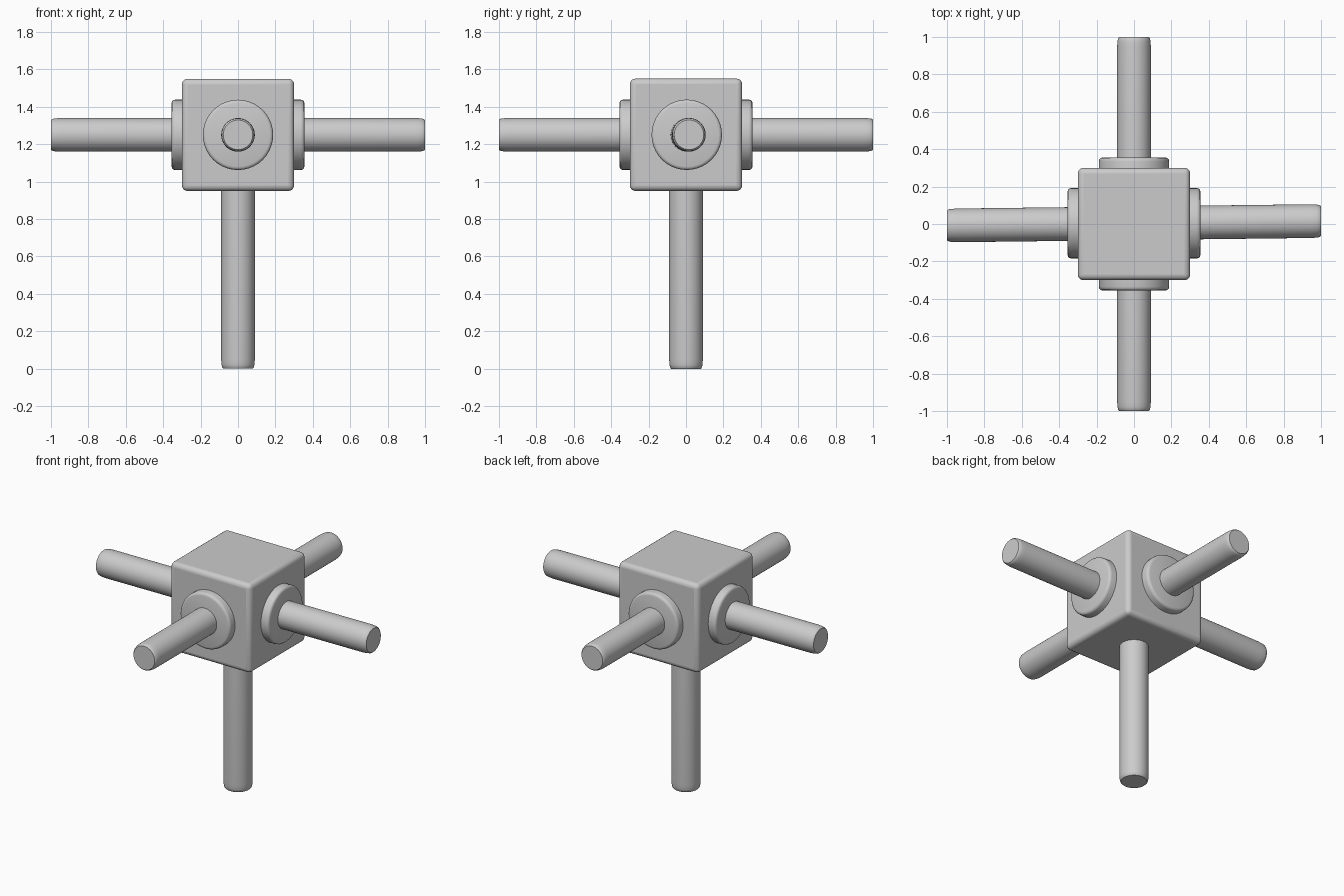
import bpy, bmesh
from math import radians, cos, sin, pi
from mathutils import Matrix, Vector

if "Cube" in bpy.data.objects:
    bpy.data.objects.remove(bpy.data.objects["Cube"])

CENTRE = Vector((0, 0, 1.25))
SIDES = 40


def lathe(name, profile, direction, origin):
    """Closed solid of revolution: profile is (radius, distance along direction)."""
    bm = bmesh.new()
    rings = [[bm.verts.new((r * cos(2 * pi * i / SIDES), r * sin(2 * pi * i / SIDES), d))
              for i in range(SIDES)] for r, d in profile]
    for a, b in zip(rings, rings[1:]):
        for i in range(SIDES):
            j = (i + 1) % SIDES
            bm.faces.new((a[i], a[j], b[j], b[i]))
    bm.faces.new(rings[0][::-1])
    bm.faces.new(rings[-1])
    mesh = bpy.data.meshes.new(name)
    bm.to_mesh(mesh)
    bm.free()
    obj = bpy.data.objects.new(name, mesh)
    bpy.context.collection.objects.link(obj)
    turn = Vector(direction).to_track_quat('Z', 'Y').to_matrix().to_4x4()
    obj.matrix_world = Matrix.Translation(origin) @ turn
    smooth(obj, 40)
    return obj


def smooth(obj, angle):
    bpy.ops.object.select_all(action='DESELECT')
    obj.select_set(True)
    bpy.context.view_layer.objects.active = obj
    bpy.ops.object.shade_smooth_by_angle(angle=radians(angle))


# Rounded central block
bpy.ops.mesh.primitive_cube_add(size=0.6, location=CENTRE)
block = bpy.context.object
block.name = "hub_block"
bevel = block.modifiers.new("Rounded edges", 'BEVEL')
bevel.width = 0.03
bevel.segments = 4
smooth(block, 40)

# Four side arms with a collar each; the left-right pair leans very slightly
arms = {
    "right": ((1, 0.012, 0), (1, 0, 0), 0.004),
    "left": ((-1, -0.012, 0), (-1, 0, 0), 0.004),
    "back": ((0, 1, 0), (0, 1, 0), 0),
    "front": ((0, -1, 0), (0, -1, 0), 0),
}
rod_end = [(0.09, 0.95), (0.088, 0.978), (0.085, 0.993), (0.079, 1.0)]
collar_profile = [(0.188, 0.26), (0.188, 0.335), (0.186, 0.345), (0.18, 0.352), (0.17, 0.355)]
for side, (lean, straight, dy) in arms.items():
    origin = CENTRE + Vector((0, dy, 0))
    lathe(side + "_rod", [(0.09, 0.2)] + rod_end, lean, origin)
    lathe(side + "_collar", collar_profile, straight, origin)

# Standing post
lathe("post", [(0.09, 0.2)] + [(r, d + 0.25) for r, d in rod_end], (0, 0, -1), CENTRE)
